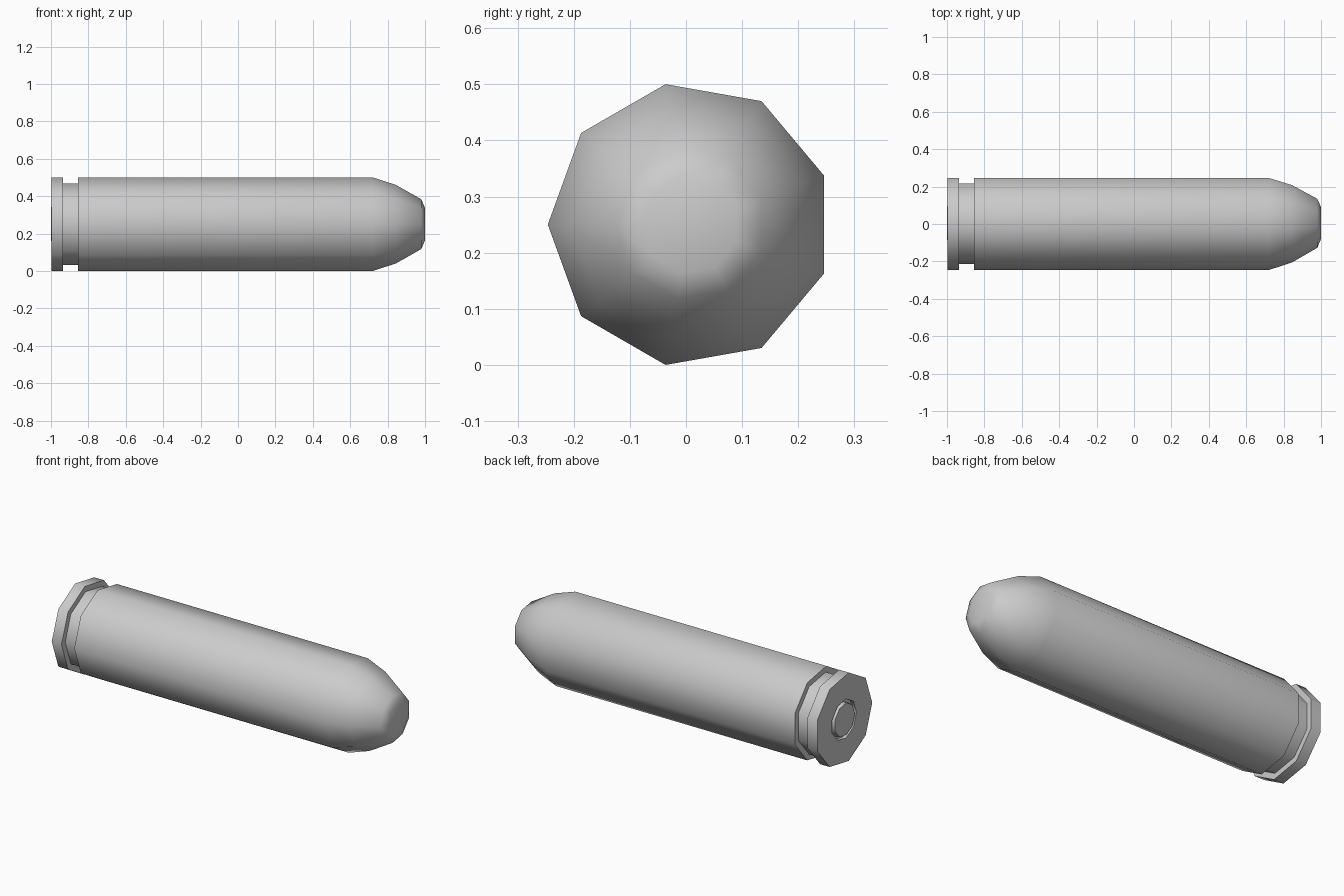
import bpy, bmesh, math

if "Cube" in bpy.data.objects:
    bpy.data.objects.remove(bpy.data.objects["Cube"])

SIDES = 9
R = 0.254
CY = R * (1 - math.cos(math.pi / SIDES)) / 2   # centres the odd-sided outline
CZ = 0.25


def lathe(name, profile):
    """Nine-sided solid of revolution along x from (x, radius) pairs."""
    bm = bmesh.new()
    rings = []
    for x, r in profile:
        ring = []
        for i in range(SIDES):
            a = math.pi + 2 * math.pi * i / SIDES
            ring.append(bm.verts.new((x, CY + r * math.cos(a), CZ + r * math.sin(a))))
        rings.append(ring)
    for a, b in zip(rings, rings[1:]):
        for i in range(SIDES):
            j = (i + 1) % SIDES
            bm.faces.new((a[i], a[j], b[j], b[i]))
    bm.faces.new(rings[0])
    bm.faces.new(rings[-1])
    bmesh.ops.recalc_face_normals(bm, faces=bm.faces[:])
    me = bpy.data.meshes.new(name)
    bm.to_mesh(me)
    bm.free()
    ob = bpy.data.objects.new(name, me)
    bpy.context.collection.objects.link(ob)
    bpy.ops.object.select_all(action='DESELECT')
    ob.select_set(True)
    bpy.context.view_layer.objects.active = ob
    bpy.ops.object.shade_smooth_by_angle(angle=math.radians(70))
    return ob


# Casing and rounded nose: primer pocket, rim, extraction groove, body, tip
lathe("casing_and_nose", [
    (-0.975, 0.112), (-0.996, 0.112),
    (-0.996, R), (-0.935, R),
    (-0.935, 0.221), (-0.855, 0.221),
    (-0.855, R), (0.72, R),
    (0.845, 0.213), (0.98, 0.135), (1.0, 0.088)])

# Primer disc standing slightly proud of the pocket
lathe("primer", [(-1.0, 0.092), (-0.97, 0.095)])
